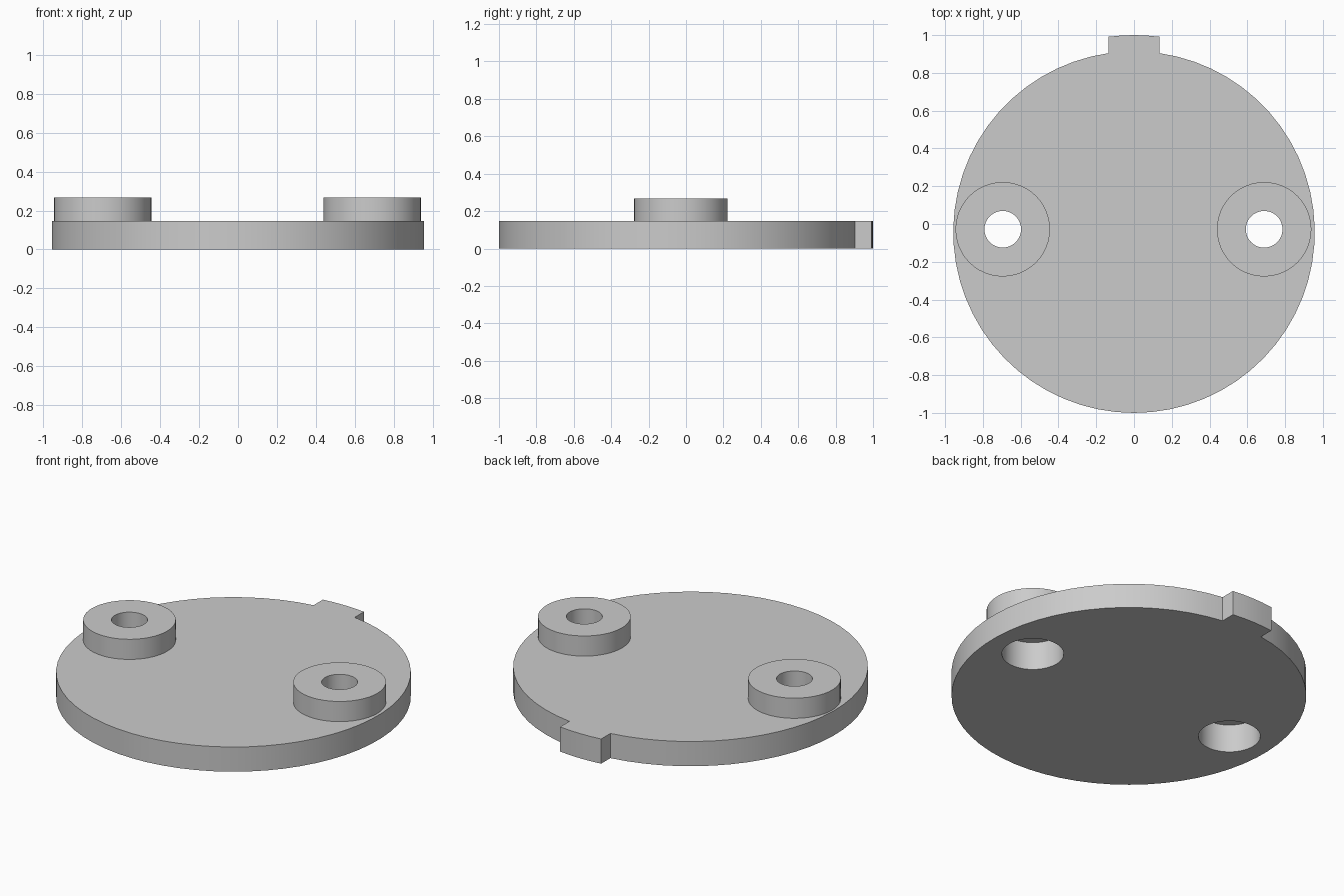
import bpy
import bmesh
from math import sin, cos, asin, pi, radians

cube = bpy.data.objects.get("Cube")
if cube:
    bpy.data.objects.remove(cube, do_unlink=True)

# Main dimensions
DISC_R, DISC_Y, PLATE_Z = 0.957, -0.043, 0.147
TAB_R, TAB_HALF = 1.043, 0.135
BOSS_R, BOSS_Z, BOSS_Y = 0.25, 0.267, -0.028
HOLE_R, BORE_R, LEDGE_Z = 0.097, 0.167, 0.167
BOSS_X = {"right": -0.695, "left": 0.689}
SEGMENTS = 48

gray = bpy.data.materials.new("plain_gray")
gray.use_nodes = True
gray.diffuse_color = (0.6, 0.6, 0.6, 1)
gray.node_tree.nodes["Principled BSDF"].inputs["Base Color"].default_value = (0.6, 0.6, 0.6, 1)


def arc(radius, start, end, steps, x=0.0, y=0.0):
    angles = [start + (end - start) * i / steps for i in range(steps + 1)]
    return [(x + radius * cos(a), y + radius * sin(a)) for a in angles]


def circle(radius, x, y):
    return arc(radius, 0, 2 * pi, SEGMENTS, x, y)[:-1]


def finish(bm, name):
    mesh = bpy.data.meshes.new(name)
    bm.to_mesh(mesh)
    bm.free()
    mesh.materials.append(gray)
    obj = bpy.data.objects.new(name, mesh)
    bpy.context.collection.objects.link(obj)
    bpy.ops.object.select_all(action="DESELECT")
    obj.select_set(True)
    bpy.context.view_layer.objects.active = obj
    bpy.ops.object.shade_smooth_by_angle(angle=radians(30))
    return obj


def bridge(bm, lower, upper):
    for i in range(len(lower)):
        j = (i + 1) % len(lower)
        bm.faces.new((lower[i], lower[j], upper[j], upper[i]))


def build_plate():
    # Round outline with a curved locating tab at the back
    root, tip = asin(TAB_HALF / DISC_R), asin(TAB_HALF / TAB_R)
    outline = arc(DISC_R, pi / 2 + root, 5 * pi / 2 - root, 60, y=DISC_Y)
    outline += arc(TAB_R, pi / 2 - tip, pi / 2 + tip, 4, y=DISC_Y)
    loops = [outline] + [circle(BORE_R, x, BOSS_Y) for x in BOSS_X.values()]

    bm = bmesh.new()
    caps = {0: [], PLATE_Z: []}
    for loop in loops:
        rings = []
        for z, edges in caps.items():
            ring = [bm.verts.new((x, y, z)) for x, y in loop]
            edges += [bm.edges.new((ring[i - 1], ring[i])) for i in range(len(ring))]
            rings.append(ring)
        bridge(bm, *rings)
    for edges in caps.values():
        bmesh.ops.triangle_fill(bm, edges=edges, use_beauty=True, normal=(0, 0, 1))
    bmesh.ops.recalc_face_normals(bm, faces=bm.faces[:])
    return finish(bm, "base_plate")


def build_boss(side, x):
    # Outer wall, top ring, through hole, ledge and counterbore
    profile = [(BOSS_R, PLATE_Z), (BOSS_R, BOSS_Z), (HOLE_R, BOSS_Z),
               (HOLE_R, LEDGE_Z), (BORE_R, LEDGE_Z), (BORE_R, PLATE_Z)]
    bm = bmesh.new()
    rings = [[bm.verts.new((px, py, z)) for px, py in circle(r, x, BOSS_Y)]
             for r, z in profile]
    for lower, upper in zip(rings, rings[1:]):
        bridge(bm, lower, upper)
    return finish(bm, side + "_boss")


build_plate()
for side, x in BOSS_X.items():
    build_boss(side, x)
